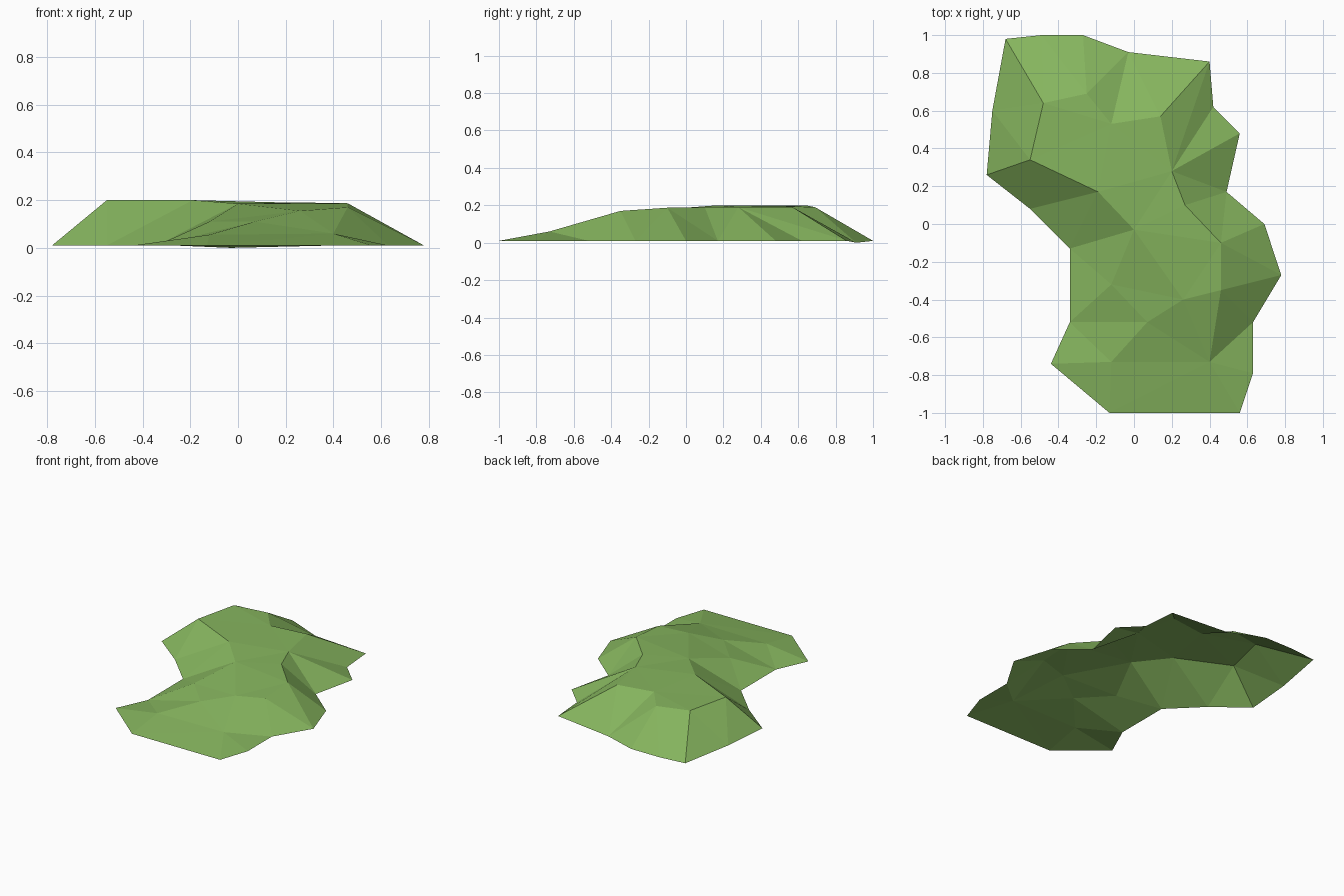
import bpy
import bmesh
from mathutils import Vector
from mathutils.geometry import delaunay_2d_cdt

old = bpy.data.objects.get("Cube")
if old:
    bpy.data.objects.remove(old, do_unlink=True)

# Foot of the mound, clockwise from the back corner (named A to T)
foot = [(-.68, .98), (-.49, 1), (-.27, 1), (-.03, .91), (.40, .86),
        (.42, .62), (.56, .48), (.49, .17), (.69, 0), (.78, -.27),
        (.63, -.52), (.63, -.79), (.56, -1), (-.13, -1), (-.44, -.74),
        (-.34, -.52), (-.34, -.13), (-.55, .08), (-.78, .26), (-.75, .6)]

# Edge of the plateau, counter-clockwise (named a to o), then one inner point p
crest = [(-.48, .64, .2), (-.55, .34, .2), (-.19, .17, .2), (0, -.03, .185),
         (-.12, -.32, .11), (.07, -.52, .11), (-.12, -.73, .055),
         (.40, -.73, .06), (.46, -.35, .17), (.46, -.10, .187),
         (.27, .10, .19), (.2, .28, .19), (.14, .57, .19),
         (-.12, .53, .195), (-.25, .69, .19), (.26, -.4, .155)]

# Creases running from the foot up to the plateau edge
spurs = "Aa Ta Sb Rc Qd Pe Pg Og Lh Kh Ji Jj Ij Hj Hk Hl Gl Fl El Em Dn Do Co"

FOOT_HEIGHT = .01
points = [Vector((x, y, FOOT_HEIGHT)) for x, y in foot]
points[3].z = 0
points += [Vector(p) for p in crest]
names = "ABCDEFGHIJKLMNOPQRSTabcdefghijklmnop"
index = {name: i for i, name in enumerate(names)}


def loop_edges(letters):
    """Close a ring of named points."""
    ring = [index[c] for c in letters]
    return list(zip(ring, ring[1:] + ring[:1]))


edges = loop_edges("abcdefghijklmno")
edges += [(index[s[0]], index[s[1]]) for s in spurs.split()]
outline = [index[c] for c in reversed("ABCDEFGHIJKLMNOPQRST")]

# Triangulate the plan, keeping every crease, then lift it to height
flat, _, faces, origin, _, _ = delaunay_2d_cdt(
    [p.xy for p in points], edges, [outline], 1, 1e-5)

bm = bmesh.new()
verts = []
for co, source in zip(flat, origin):
    height = points[source[0]].z if source else FOOT_HEIGHT
    verts.append(bm.verts.new((co.x, co.y, height)))
for face in faces:
    bm.faces.new([verts[i] for i in face])
for face in bm.faces:
    face.normal_update()
    if face.normal.z < 0:
        face.normal_flip()

# Grass colour
grass = bpy.data.materials.new("grass_green")
grass.use_nodes = True
colour = (.238, .462, .112, 1)
grass.diffuse_color = colour
shader = next(n for n in grass.node_tree.nodes if n.type == 'BSDF_PRINCIPLED')
shader.inputs["Base Color"].default_value = colour
shader.inputs["Roughness"].default_value = .9

# Open-bottomed grassy mound with flat facets
mesh = bpy.data.meshes.new("grass_mound")
bm.to_mesh(mesh)
bm.free()
mesh.materials.append(grass)
mound = bpy.data.objects.new("grass_mound", mesh)
bpy.context.collection.objects.link(mound)
